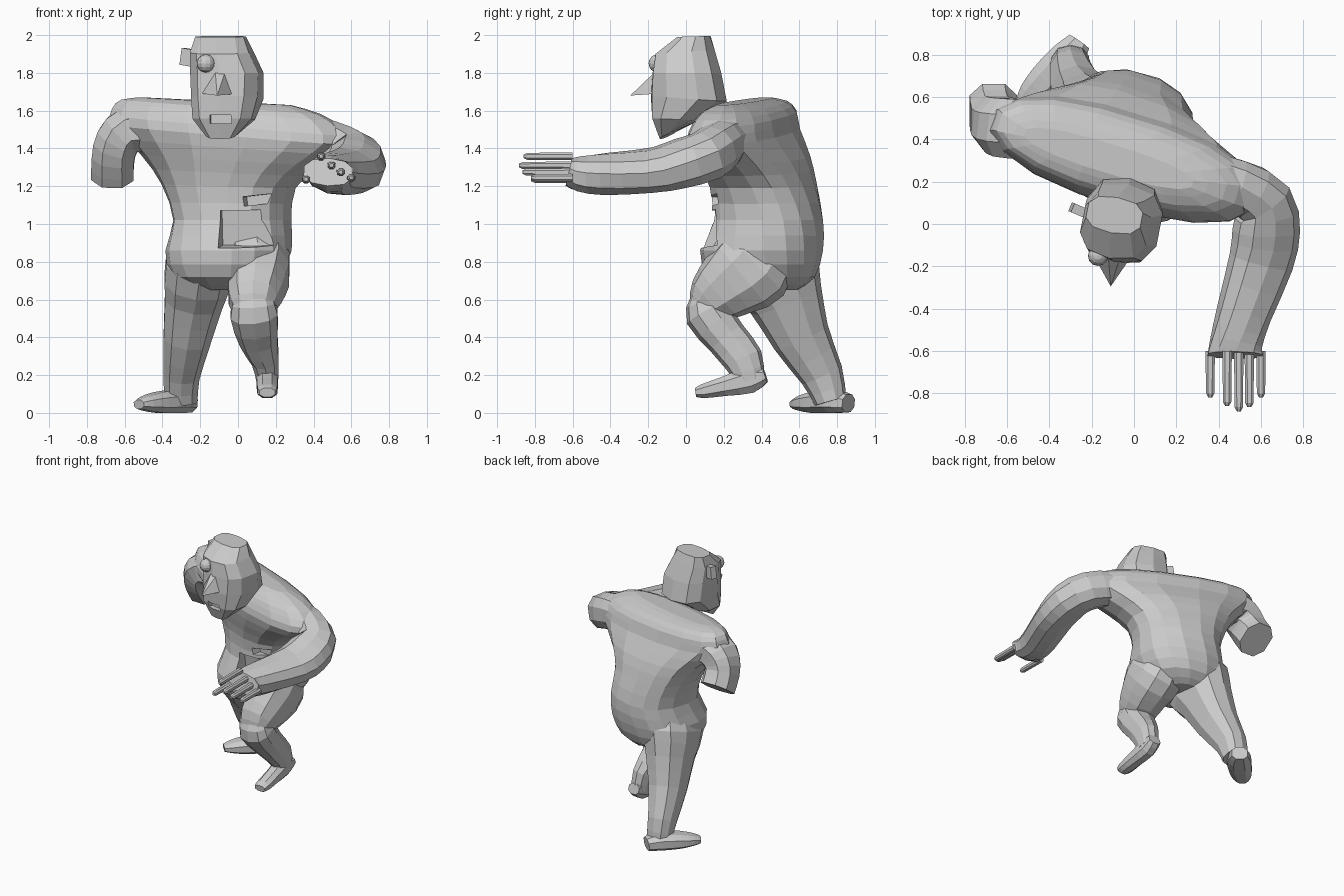
import bpy
from math import sin, cos, pi, radians, copysign
from mathutils import Vector, Matrix


def mesh_obj(name, verts, faces):
    me = bpy.data.meshes.new(name)
    me.from_pydata([tuple(v) for v in verts], [], faces)
    me.update()
    ob = bpy.data.objects.new(name, me)
    bpy.context.collection.objects.link(ob)
    return ob


def skin(name, rings):
    """Join closed rings into a capped loft."""
    n = len(rings[0])
    verts = [v for r in rings for v in r]
    faces = [tuple(reversed(range(n))),
             tuple(range(len(verts) - n, len(verts)))]
    for i in range(len(rings) - 1):
        for j in range(n):
            k = (j + 1) % n
            faces.append((i * n + j, i * n + k, i * n + n + k, i * n + n + j))
    return mesh_obj(name, verts, faces)


def smooth_rows(rows, steps=2):
    """Catmull-Rom interpolation of number rows."""
    out = []
    for i in range(len(rows) - 1):
        p = [rows[max(i - 1, 0)], rows[i], rows[i + 1], rows[min(i + 2, len(rows) - 1)]]
        for s in range(steps):
            t = s / steps
            out.append([0.5 * (2 * b + (c - a) * t + (2 * a - 5 * b + 4 * c - d) * t * t
                               + (3 * b - a - 3 * c + d) * t ** 3) for a, b, c, d in zip(*p)])
    return out + [list(rows[-1])]


def oval(j, n, e=0.85):
    a = 2 * pi * (j + 0.5) / n
    return (copysign(abs(cos(a)) ** e, cos(a)), copysign(abs(sin(a)) ** e, sin(a)))


def tube(name, rows, side=(1, 0, 0), n=10, steps=2):
    """Rows are x, y, z, half width along side, half depth."""
    rows = smooth_rows(rows, steps)
    pts = [Vector(r[:3]) for r in rows]
    rings = []
    for i, r in enumerate(rows):
        t = (pts[min(i + 1, len(pts) - 1)] - pts[max(i - 1, 0)]).normalized()
        s = Vector(side)
        s = (s - t * s.dot(t)).normalized()
        u = t.cross(s)
        ring = []
        for j in range(n):
            a, b = oval(j, n)
            ring.append(pts[i] + s * (a * r[3]) + u * (b * r[4]))
        rings.append(ring)
    return skin(name, rings)


def box(name, loc, size, rot=(0, 0, 0)):
    bpy.ops.mesh.primitive_cube_add(size=1, location=loc, rotation=rot)
    ob = bpy.context.object
    ob.name = name
    ob.scale = size
    return ob


def cut(target, cutter):
    m = target.modifiers.new("cut", 'BOOLEAN')
    m.operation = 'DIFFERENCE'
    m.solver = 'EXACT'
    m.object = cutter
    cutter.hide_render = True
    cutter.display_type = 'WIRE'


# Twisted torso: x, y, z, half width, half depth, yaw, sideways slope
torso_rows = [
    (-0.08, 0.42, 0.65, 0.16, 0.17, -5, 0),
    (-0.07, 0.40, 0.72, 0.28, 0.28, -8, 0),
    (-0.05, 0.40, 0.86, 0.33, 0.32, -12, 0),
    (-0.03, 0.43, 1.02, 0.31, 0.29, -18, 0),
    (-0.05, 0.41, 1.20, 0.36, 0.26, -20, -0.03),
    (-0.04, 0.36, 1.34, 0.49, 0.25, -19, -0.06),
    (-0.04, 0.305, 1.47, 0.65, 0.225, -17, -0.08),
    (-0.06, 0.31, 1.56, 0.63, 0.20, -17, -0.08),
    (-0.09, 0.31, 1.62, 0.55, 0.15, -17, -0.07),
    (-0.12, 0.31, 1.65, 0.42, 0.07, -17, -0.05),
]
rings = []
for x, y, z, rx, ry, yaw, slope in smooth_rows(torso_rows):
    c, s = cos(radians(yaw)), sin(radians(yaw))
    ring = []
    for j in range(16):
        a, b = oval(j, 16)
        a, b = a * rx, b * ry
        ring.append((x + a * c - b * s, y + a * s + b * c, z + a * slope))
    rings.append(ring)
torso = skin("torso", rings)

# Open pocket and slot in the belly
cut(torso, box("pocket_cutter", (0.05, 0.08, 0.97), (0.31, 0.20, 0.19), (0.12, 0, -0.2)))
cut(torso, box("slot_cutter", (0.12, 0.13, 1.13), (0.18, 0.10, 0.05), (0, -0.12, -0.3)))

# Outstretched arm
tube("forward_arm", [
    (0.28, 0.23, 1.46, 0.13, 0.12), (0.48, 0.185, 1.42, 0.125, 0.13),
    (0.61, 0.105, 1.36, 0.14, 0.135), (0.625, -0.03, 1.32, 0.16, 0.125),
    (0.60, -0.18, 1.285, 0.155, 0.11), (0.52, -0.42, 1.265, 0.13, 0.11),
    (0.483, -0.56, 1.265, 0.125, 0.095), (0.478, -0.62, 1.275, 0.135, 0.075)],
    side=(1, 0.6, -0.2))

# Fingers and thumb: x, z, tip y
for i, (x, z, tip) in enumerate([(0.36, 1.236, -0.82), (0.44, 1.358, -0.86), (0.495, 1.31, -0.885),
                                 (0.545, 1.275, -0.865), (0.60, 1.245, -0.82)]):
    tube("thumb" if i == 0 else f"finger_{i}", [
        (x, -0.60, z, 0.024, 0.022), (x, tip + 0.02, z, 0.021, 0.02),
        (x, tip, z, 0.01, 0.01)], n=8, steps=1)

# Cut off upper arm on the other side
tube("arm_stump", [
    (-0.42, 0.44, 1.51, 0.14, 0.14), (-0.57, 0.45, 1.50, 0.15, 0.13),
    (-0.635, 0.465, 1.44, 0.145, 0.125), (-0.66, 0.495, 1.36, 0.135, 0.12),
    (-0.665, 0.56, 1.265, 0.135, 0.12)], side=(0, 1, 0), n=8)

# Rear straight leg and foot
tube("rear_leg", [
    (-0.18, 0.41, 0.95, 0.12, 0.20), (-0.205, 0.45, 0.78, 0.185, 0.26),
    (-0.235, 0.53, 0.60, 0.16, 0.20), (-0.27, 0.61, 0.40, 0.13, 0.155),
    (-0.30, 0.72, 0.20, 0.10, 0.115), (-0.30, 0.765, 0.06, 0.09, 0.085)])
tube("rear_foot", [
    (-0.26, 0.86, 0.05, 0.06, 0.05), (-0.32, 0.78, 0.06, 0.09, 0.065),
    (-0.42, 0.68, 0.055, 0.085, 0.058), (-0.49, 0.61, 0.05, 0.065, 0.04),
    (-0.525, 0.575, 0.045, 0.04, 0.025)], side=(0.75, -0.65, 0), n=8)

# Bent front leg and foot
tube("front_thigh", [
    (0.07, 0.46, 0.92, 0.13, 0.16), (0.10, 0.35, 0.78, 0.18, 0.23),
    (0.10, 0.24, 0.69, 0.16, 0.195), (0.08, 0.13, 0.60, 0.135, 0.14),
    (0.08, 0.07, 0.54, 0.10, 0.07)])
tube("front_shin", [
    (0.08, 0.09, 0.61, 0.10, 0.07), (0.085, 0.11, 0.53, 0.13, 0.12),
    (0.11, 0.22, 0.39, 0.105, 0.11), (0.145, 0.305, 0.28, 0.075, 0.105),
    (0.155, 0.34, 0.17, 0.06, 0.075)])
tube("front_foot", [
    (0.16, 0.42, 0.20, 0.05, 0.04), (0.155, 0.34, 0.175, 0.06, 0.075),
    (0.155, 0.20, 0.14, 0.058, 0.055), (0.155, 0.09, 0.115, 0.055, 0.04),
    (0.155, 0.05, 0.108, 0.045, 0.025)], n=8)

# Head: front y, z, back y, z, half width, centre x
turn = Matrix.Translation((-0.06, 0, 0)) @ Matrix.Rotation(radians(-11), 4, 'Z') @ Matrix.Translation((0.06, 0, 0))
rings = []
for fy, fz, by, bz, hw, cx in [
        (-0.14, 1.45, -0.06, 1.49, 0.08, -0.07), (-0.18, 1.56, 0.07, 1.55, 0.165, -0.065),
        (-0.19, 1.68, 0.22, 1.65, 0.185, -0.06), (-0.18, 1.80, 0.19, 1.80, 0.19, -0.06),
        (-0.17, 1.90, 0.15, 1.92, 0.165, -0.085), (-0.05, 1.99, 0.12, 1.995, 0.135, -0.10)]:
    ring = []
    for j in range(10):
        a, b = oval(j, 10, 0.75)
        t = (b + 1) / 2
        ring.append(turn @ Vector((cx + a * hw, fy + (by - fy) * t, fz + (bz - fz) * t)))
    rings.append(ring)
head = skin("head", rings)
cut(head, box("mouth_cutter", (-0.095, -0.18, 1.555), (0.115, 0.10, 0.045), (0, 0, -0.19)))

# Pointed nose
mesh_obj("nose", [(-0.11, -0.295, 1.68), (-0.19, -0.15, 1.69), (-0.01, -0.15, 1.69),
                  (-0.07, -0.17, 1.80), (-0.12, -0.17, 1.80)],
         [(0, 2, 3), (0, 3, 4), (0, 4, 1), (0, 1, 2), (1, 4, 3, 2)])

# Single eye and ear block
bpy.ops.mesh.primitive_uv_sphere_add(segments=12, ring_count=8, radius=0.048, location=(-0.17, -0.15, 1.85))
bpy.context.object.name = "eye"
box("ear", (-0.25, 0.06, 1.88), (0.10, 0.045, 0.09), (0, 0.15, -0.4))
